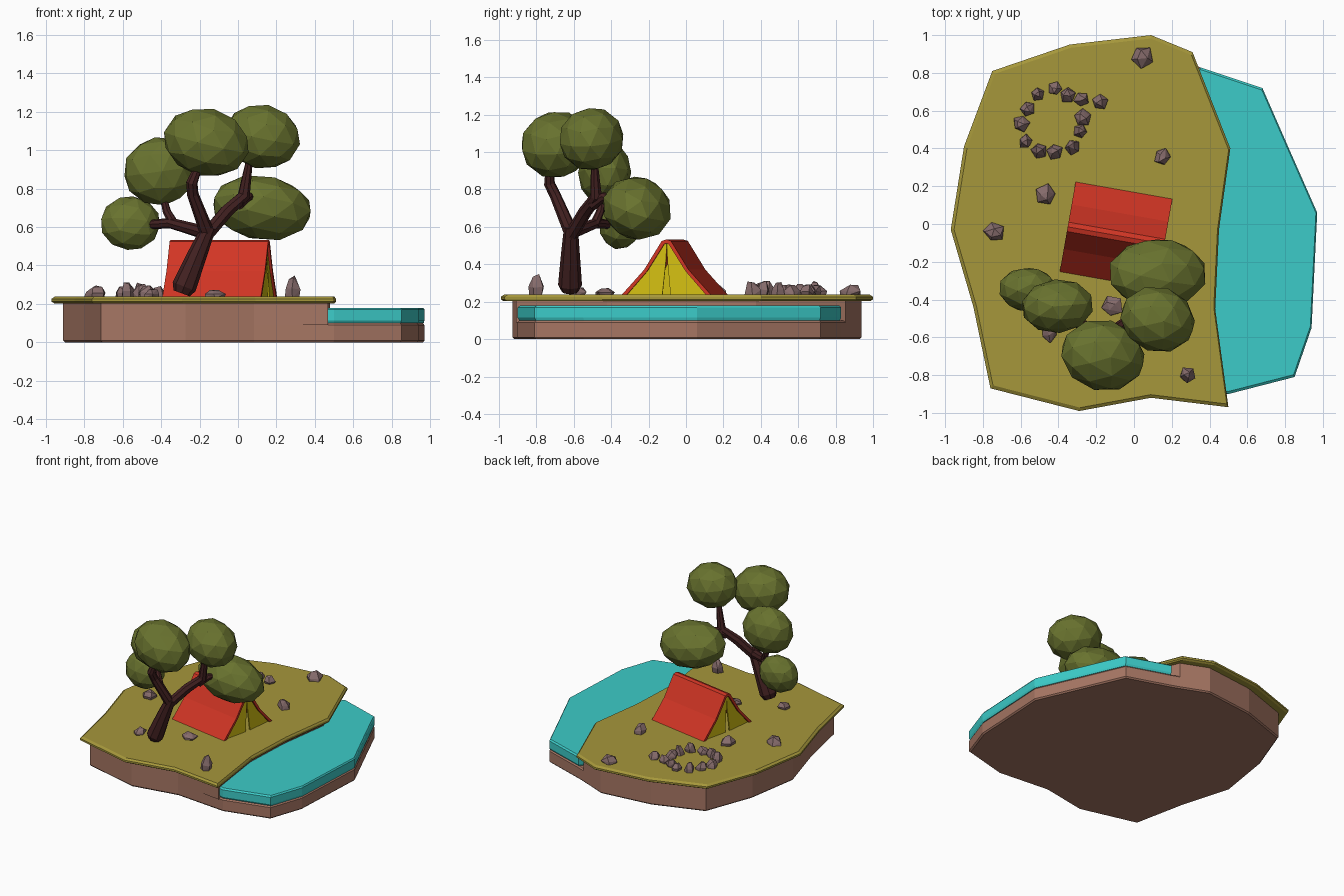
import bpy, bmesh, math, random
from mathutils import Matrix, Vector

if "Cube" in bpy.data.objects:
    bpy.data.objects.remove(bpy.data.objects["Cube"])

random.seed(4)


def material(name, rgb):
    m = bpy.data.materials.new(name)
    m.diffuse_color = (*rgb, 1)
    m.use_nodes = True
    m.node_tree.nodes["Principled BSDF"].inputs["Base Color"].default_value = m.diffuse_color
    return m


GRASS = material("olive grass", (0.38, 0.31, 0.043))
DIRT = material("clay brown", (0.38, 0.18, 0.125))
WATER = material("turquoise water", (0.045, 0.60, 0.58))
RED = material("tent red", (0.64, 0.036, 0.018))
YELLOW = material("tent yellow", (0.64, 0.51, 0.006))
LEAF = material("leaf green", (0.14, 0.17, 0.028))
BARK = material("dark bark", (0.055, 0.015, 0.015))
STONE = material("mauve stone", (0.24, 0.15, 0.15))


def finish(bm, name, mat):
    bmesh.ops.recalc_face_normals(bm, faces=bm.faces)
    me = bpy.data.meshes.new(name)
    bm.to_mesh(me)
    bm.free()
    me.materials.append(mat)
    ob = bpy.data.objects.new(name, me)
    bpy.context.collection.objects.link(ob)
    return ob


def loft(name, mat, rings):
    """Join closed rings of points and cap both ends."""
    bm = bmesh.new()
    rows = [[bm.verts.new(p) for p in ring] for ring in rings]
    n = len(rows[0])
    for a, b in zip(rows, rows[1:]):
        for i in range(n):
            j = (i + 1) % n
            bm.faces.new((a[i], a[j], b[j], b[i]))
    bm.faces.new(rows[0])
    bm.faces.new(rows[-1])
    return finish(bm, name, mat)


def slab(name, mat, outline, levels, c=(0, 0)):
    """Outline stacked at (z, scale) levels, scaled about c."""
    return loft(name, mat, [[(c[0] + (x - c[0]) * s, c[1] + (y - c[1]) * s, z)
                             for x, y in outline] for z, s in levels])


# Island: grass sheet, dirt layers, water
left = [(0.50, -0.97), (0.09, -0.92), (-0.29, -0.99), (-0.76, -0.87), (-0.85, -0.44),
        (-0.97, -0.03), (-0.90, 0.41), (-0.75, 0.81), (-0.34, 0.95), (0.09, 1.0), (0.31, 0.91)]
shore = [(0.51, 0.40), (0.45, -0.03), (0.43, -0.45)]
lake = [(0.35, 0.83), (0.68, 0.72), (0.82, 0.40), (0.97, 0.06), (0.94, -0.55),
        (0.85, -0.81), (0.50, -0.90)]
K = 0.937
land = [(x * K, y * K) for x, y in left]
slab("grass", GRASS, left + shore, [(0.203, 0.985), (0.212, 1), (0.226, 1), (0.238, 0.982)])
slab("upper_dirt", DIRT, land + [(x * K, y * K) for x, y in shore], [(0.09, 1), (0.204, 1)])
slab("lower_dirt", DIRT, land[1:] + lake,
     [(0, 0.99), (0.01, 1), (0.09, 1), (0.1, 0.99)])
slab("water", WATER, lake + [(0.3, -0.85), (0.3, 0.75)],
     [(0.1, 0.99), (0.115, 1), (0.17, 1), (0.18, 0.985)], (0.5, 0))

# Tent: shell with flared sides, pairs of door flaps at both ends
G = 0.237
tent = Matrix.Translation((-0.095, -0.06, 0)) @ Matrix.Rotation(math.radians(-10), 4, 'Z')
outer = [(-0.242, G), (-0.12, 0.372), (-0.025, 0.525), (0, 0.533), (0.025, 0.525),
         (0.12, 0.372), (0.242, G)]
inner = [(0.215, G), (0.105, 0.362), (0.012, 0.508), (0, 0.512), (-0.012, 0.508),
         (-0.105, 0.362), (-0.215, G)]
shell = loft("tent_shell", RED, [[(x, y, z) for y, z in outer + inner] for x in (-0.26, 0.26)])
shell.matrix_world = tent
for ex, end in ((-1, "left"), (1, "right")):
    for sy, side in ((-1, "front"), (1, "back")):
        shape = [(0.222, G, 0.247), (0.112, 0.366, 0.247), (0.016, 0.510, 0.247),
                 (0.0, 0.513, 0.247), (0.004, 0.42, 0.25), (0.022, G, 0.258)]
        flap = loft(f"tent_flap_{end}_{side}", YELLOW,
                    [[(ex * (x - t), sy * y, z) for y, z, x in shape] for t in (0, 0.01)])
        flap.matrix_world = tent

# Tree: tapered eight-sided limbs
def limb(name, points):
    cu = bpy.data.curves.new(name, 'CURVE')
    cu.dimensions = '3D'
    cu.bevel_depth = 1
    cu.bevel_resolution = 2
    cu.use_fill_caps = True
    sp = cu.splines.new('POLY')
    sp.use_smooth = False
    sp.points.add(len(points) - 1)
    for p, (x, y, z, r) in zip(sp.points, points):
        p.co = (x, y, z, 1)
        p.radius = r
    tmp = bpy.data.objects.new(name + "_path", cu)
    bpy.context.collection.objects.link(tmp)
    me = bpy.data.meshes.new_from_object(tmp.evaluated_get(bpy.context.evaluated_depsgraph_get()))
    bpy.data.objects.remove(tmp)
    me.materials.clear()
    me.materials.append(BARK)
    me.polygons.foreach_set("use_smooth", [False] * len(me.polygons))
    bpy.context.collection.objects.link(bpy.data.objects.new(name, me))


limb("trunk", [(-0.293, -0.62, 0.255, 0.045), (-0.28, -0.62, 0.29, 0.064),
               (-0.21, -0.618, 0.46, 0.05), (-0.15, -0.615, 0.60, 0.037)])
limb("top_branch", [(-0.16, -0.615, 0.57, 0.038), (-0.235, -0.70, 0.77, 0.03),
                    (-0.24, -0.73, 0.83, 0.03), (-0.20, -0.73, 0.93, 0.02)])
limb("right_branch", [(-0.17, -0.617, 0.55, 0.036), (-0.06, -0.54, 0.68, 0.036),
                      (0.03, -0.48, 0.76, 0.034), (0.06, -0.49, 0.95, 0.018)])
limb("right_twig", [(0.0, -0.50, 0.72, 0.034), (0.05, -0.44, 0.76, 0.026), (0.09, -0.33, 0.74, 0.02)])
limb("left_branch", [(-0.17, -0.61, 0.57, 0.036), (-0.35, -0.48, 0.62, 0.028),
                     (-0.50, -0.38, 0.61, 0.022)])
limb("left_twig", [(-0.33, -0.49, 0.61, 0.026), (-0.37, -0.46, 0.68, 0.022), (-0.40, -0.44, 0.80, 0.014)])

# Foliage: faceted, slightly tilted ellipsoids (centre, radii, tilt)
crowns = [((-0.165, -0.695, 1.04), (0.225, 0.185, 0.175), (0, 14, -14)),
          ((0.125, -0.505, 1.07), (0.20, 0.17, 0.165), (0, 12, -18)),
          ((-0.405, -0.435, 0.89), (0.19, 0.14, 0.175), (0, -8, 5)),
          ((-0.56, -0.348, 0.62), (0.155, 0.115, 0.14), (-12, 5, -4)),
          ((0.125, -0.262, 0.70), (0.26, 0.185, 0.165), (-18, 8, 0))]
for i, (c, r, tilt) in enumerate(crowns):
    bm = bmesh.new()
    bmesh.ops.create_icosphere(bm, subdivisions=2, radius=1.02)
    rot = Matrix.Identity(4)
    for a, axis in zip(tilt, "XYZ"):
        rot = Matrix.Rotation(math.radians(a), 4, axis) @ rot
    bm.transform(Matrix.Translation(c) @ rot @ Matrix.Diagonal((*r, 1)))
    finish(bm, f"foliage_{i + 1}", LEAF)


# Rocks: hulls of a jittered base ring and a smaller, leaning top
def rock(name, x, y, r, h):
    bm = bmesh.new()
    turn = random.uniform(0, 6.28)
    lean = Vector((random.uniform(-0.3, 0.3) * r, random.uniform(-0.3, 0.3) * r))
    for n, z, k in ((5, 0, 0.95), (5, 0.4, 1.0), (3, 0.9, 0.5)):
        for i in range(n):
            a = turn + math.tau * i / n
            q = r * k * random.uniform(0.8, 1.15)
            bm.verts.new((x + q * math.cos(a) + lean.x * z, y + q * math.sin(a) + lean.y * z,
                          0.232 + h * z * random.uniform(0.88, 1.12)))
    hull = bmesh.ops.convex_hull(bm, input=bm.verts)
    bmesh.ops.delete(bm, geom=list({v for v in hull["geom_interior"] + hull["geom_unused"]
                                    if isinstance(v, bmesh.types.BMVert)}), context='VERTS')
    finish(bm, name, STONE)


ring = [(-.415, .72), (-.51, .69), (-.56, .615), (-.595, .535), (-.575, .44), (-.50, .385), (-.42, .38),
        (-.325, .405), (-.285, .49), (-.27, .565), (-.28, .655), (-.35, .68), (-.18, .65)]
for i, (x, y) in enumerate(ring):
    rock(f"fire_ring_stone_{i + 1}", x, y, random.uniform(0.034, 0.046), random.uniform(0.055, 0.085))
loose = [(.045, .88, .058, .06), (.15, .36, .046, .08), (-.465, .155, .056, .07), (-.745, -.04, .052, .068),
         (-.11, -.44, .055, .045), (-.45, -.58, .048, .05), (.285, -.80, .042, .12)]
for i, spec in enumerate(loose):
    rock(f"loose_rock_{i + 1}", *spec)
